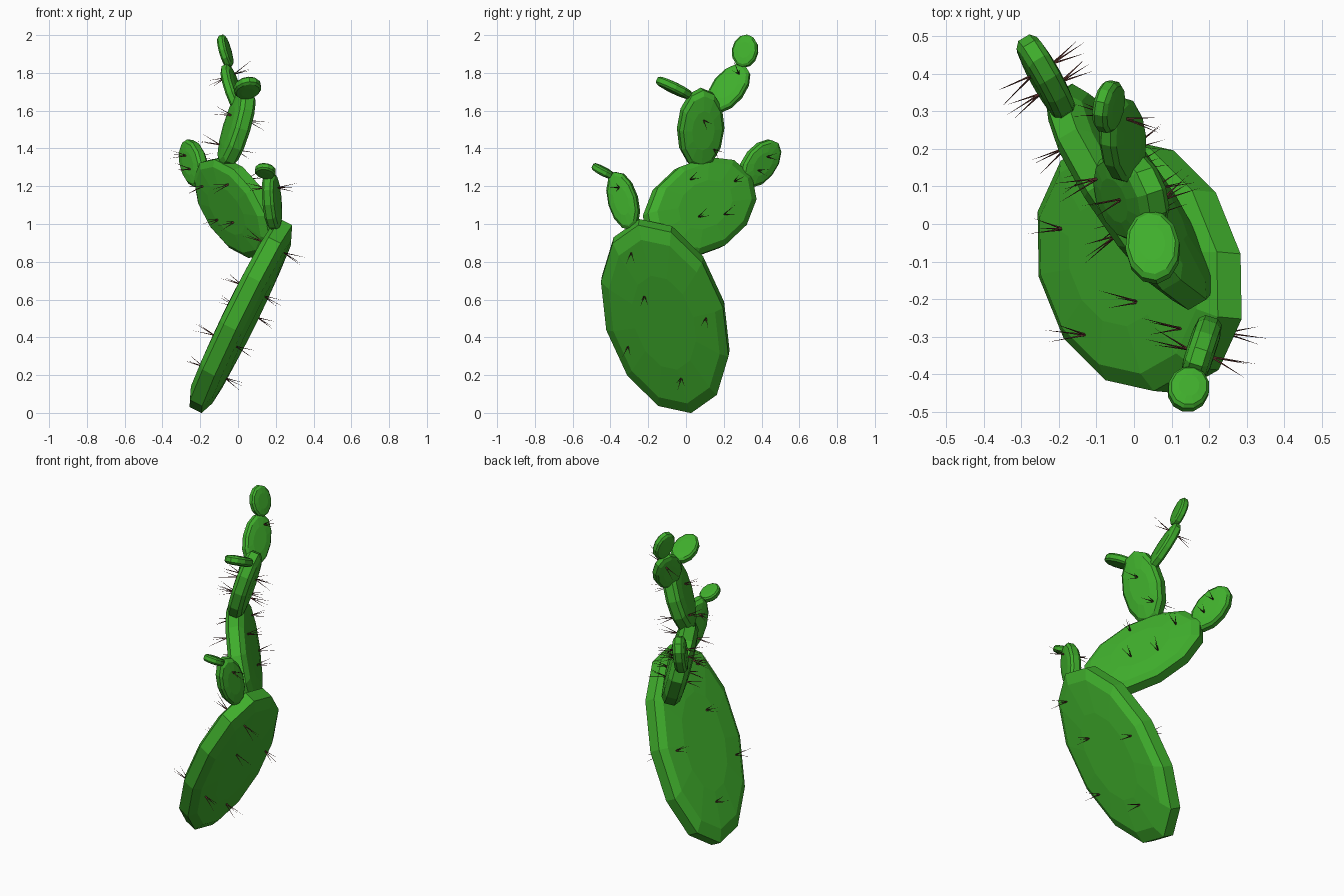
import bpy, bmesh, math, random
from mathutils import Vector

if "Cube" in bpy.data.objects:
    bpy.data.objects.remove(bpy.data.objects["Cube"])

random.seed(4)


def material(name, rgb):
    m = bpy.data.materials.new(name)
    m.diffuse_color = (*rgb, 1)
    m.use_nodes = True
    m.node_tree.nodes["Principled BSDF"].inputs["Base Color"].default_value = m.diffuse_color
    return m


GREEN = material("pad_green", (0.05, 0.42, 0.025))
BROWN = material("spine_brown", (0.09, 0.025, 0.02))


def finish(bm, name, mat):
    bmesh.ops.recalc_face_normals(bm, faces=bm.faces)
    me = bpy.data.meshes.new(name)
    bm.to_mesh(me)
    bm.free()
    me.materials.append(mat)
    bpy.context.collection.objects.link(bpy.data.objects.new(name, me))


def pad(name, base, tip, width, thick, facing, spots=(), sides=12):
    base, tip = Vector(base), Vector(tip)
    centre, half = (base + tip) / 2, (tip - base).length / 2
    a = (tip - base).normalized()
    n = Vector(facing)
    n = (n - a * n.dot(a)).normalized()
    w = a.cross(n)

    # Faceted oval slab with bevelled rim and slightly domed faces
    bm = bmesh.new()
    rings = []
    for scale, h in ((0.5, -0.5), (0.87, -0.42), (1, -0.23),
                     (1, 0.23), (0.87, 0.42), (0.5, 0.5)):
        ring = []
        for i in range(sides):
            t = math.tau * i / sides
            ring.append(bm.verts.new(centre + n * h * thick
                                     - a * half * scale * math.cos(t)
                                     + w * width / 2 * scale * math.sin(t)))
        rings.append(ring)
    for r, s in zip(rings, rings[1:]):
        for i in range(sides):
            j = (i + 1) % sides
            bm.faces.new((r[i], r[j], s[j], s[i]))
    bm.faces.new(rings[0])
    bm.faces.new(rings[-1])
    finish(bm, name, GREEN)

    # Fanned spine clusters on both faces
    if not spots:
        return
    bm = bmesh.new()
    for side in (-1, 1):
        for u, v in spots:
            root = centre + a * half * (2 * v - 1) + w * u * width / 2 + n * side * thick * 0.42
            turn = random.uniform(0, math.tau)
            for k in range(3):
                t = turn + k * math.tau / 3
                d = (n * side + 0.26 * (a * math.sin(t) + w * math.cos(t))).normalized()
                p = d.orthogonal().normalized()
                q = d.cross(p)
                point = bm.verts.new(root + d * random.uniform(0.09, 0.125))
                foot = [bm.verts.new(root + 0.0035 * (p * math.cos(c) + q * math.sin(c)))
                        for c in (0, math.tau / 3, 2 * math.tau / 3)]
                for i in range(3):
                    bm.faces.new((foot[i], foot[(i + 1) % 3], point))
                bm.faces.new(foot)
    finish(bm, name + "_spines", BROWN)


# Large lower pads
pad("main_pad", (-0.225, 0.03, 0.015), (0.255, -0.25, 1.01), 0.64, 0.155, (1, -0.1, -0.47),
    [(0.02, 0.2), (-0.7, 0.41), (0.7, 0.48), (-0.2, 0.65), (-0.22, 0.88)])
pad("second_pad", (0.19, -0.19, 0.925), (-0.21, 0.335, 1.25), 0.48, 0.125, (0.7, 0.5, 0.25),
    [(0.15, 0.4), (0.4, 0.6), (-0.1, 0.82), (-0.65, 0.5)])

# Upright stack of pads
pad("upright_pad", (-0.07, 0.07, 1.30), (0.055, 0.085, 1.715), 0.25, 0.1, (0.9, 0.3, -0.3),
    [(0.0, 0.63), (0.5, 0.25)])
pad("upper_pad", (0.0, 0.135, 1.60), (-0.06, 0.315, 1.835), 0.18, 0.06, (0.9, -0.2, 0.4),
    [(0.1, 0.8)])
pad("top_pad", (-0.045, 0.3, 1.83), (-0.09, 0.325, 2.0), 0.14, 0.05, (0.9, -0.2, 0.25))
pad("upright_side_pad", (0.04, 0.03, 1.675), (0.06, -0.155, 1.765), 0.145, 0.055, (-0.1, 0.45, 0.85))

# Small side pads
pad("back_pad", (-0.19, 0.30, 1.21), (-0.28, 0.48, 1.43), 0.185, 0.075, (0.8, 0.5, -0.05),
    [(0.0, 0.35), (-0.1, 0.65)])
pad("front_pad", (0.195, -0.29, 0.97), (0.165, -0.375, 1.275), 0.16, 0.075, (0.9, -0.3, 0.05),
    [(0.1, 0.72)])
pad("front_tip_pad", (0.16, -0.385, 1.25), (0.13, -0.495, 1.31), 0.11, 0.045, (0.1, 0.5, 0.85))
